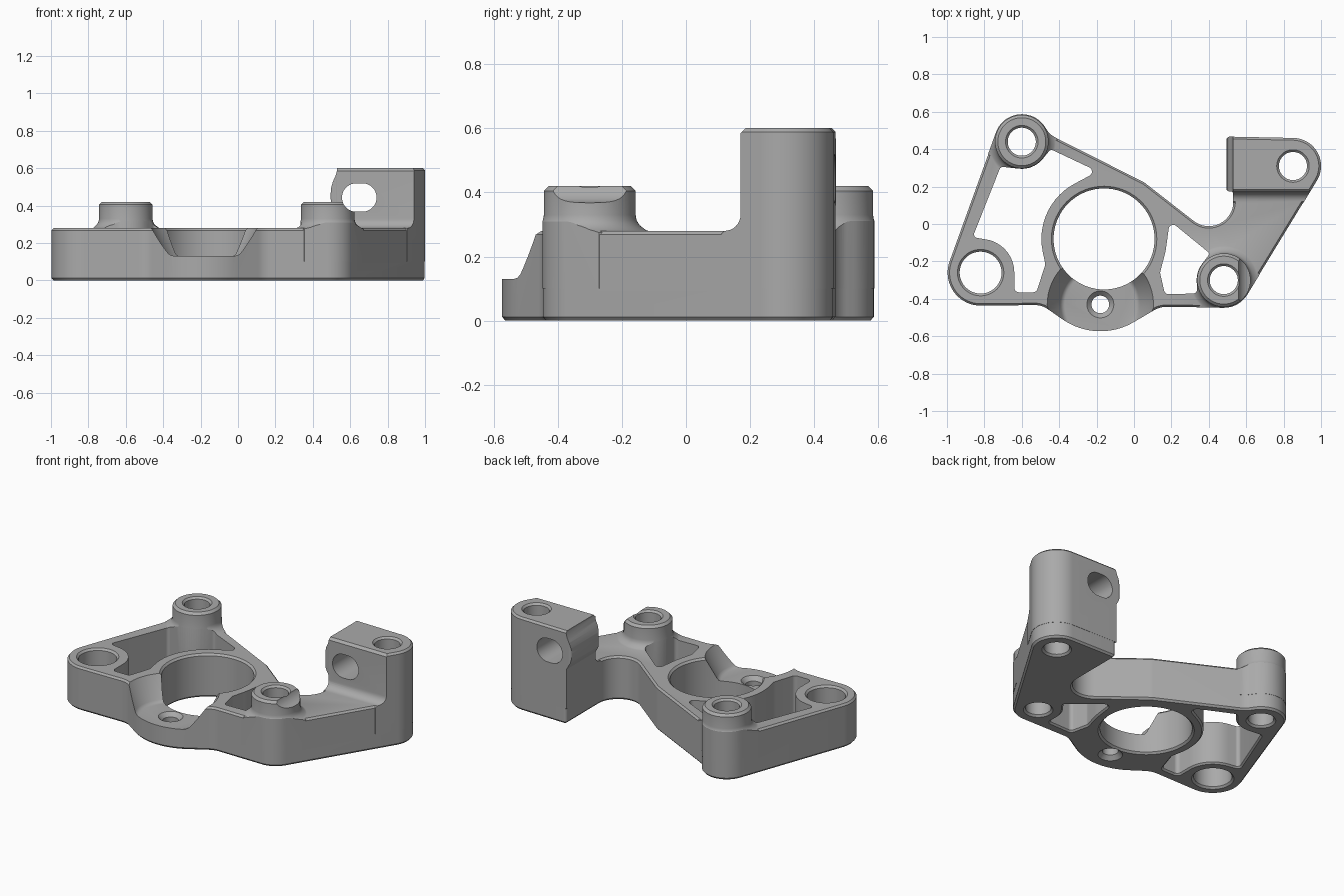
import bpy, bmesh, math

cube = bpy.data.objects.get("Cube")
if cube:
    bpy.data.objects.remove(cube, do_unlink=True)

grey = bpy.data.materials.new("machined_grey")
grey.use_nodes = True
grey.diffuse_color = (0.4, 0.4, 0.4, 1)
grey.node_tree.nodes["Principled BSDF"].inputs["Base Color"].default_value = grey.diffuse_color


def loft(name, rings):
    """Closed solid through rings that share one vertex count."""
    bm = bmesh.new()
    loops = [[bm.verts.new(p) for p in ring] for ring in rings]
    n = len(loops[0])
    for low, high in zip(loops, loops[1:]):
        for i in range(n):
            j = (i + 1) % n
            bm.faces.new((low[i], low[j], high[j], high[i]))
    bm.faces.new(loops[0][::-1])
    bm.faces.new(loops[-1])
    bmesh.ops.recalc_face_normals(bm, faces=bm.faces)
    if bm.calc_volume(signed=True) < 0:
        bmesh.ops.reverse_faces(bm, faces=bm.faces)
    mesh = bpy.data.meshes.new(name)
    bm.to_mesh(mesh)
    bm.free()
    obj = bpy.data.objects.new(name, mesh)
    bpy.context.collection.objects.link(obj)
    mesh.materials.append(grey)
    return obj


def belt(circles, off=0.0):
    """Tangent outline, counterclockwise; negative radii are concave arcs."""
    angles, count = [], len(circles)
    for i, (x, y, r) in enumerate(circles):
        x2, y2, r2 = circles[(i + 1) % count]
        dx, dy = x2 - x, y2 - y
        lean = max(-1, min(1, (r - r2) / math.hypot(dx, dy)))
        angles.append(math.atan2(dy, dx) - math.acos(lean))
    points, limit = [], math.pi - 0.1
    for i, (x, y, r) in enumerate(circles):
        start = angles[i - 1]
        turn = (angles[i] - start + limit) % math.tau - limit
        steps = max(2, math.ceil(abs(turn) / 0.1))
        for k in range(steps + 1):
            a = start + turn * k / steps
            points.append((x + (r + off) * math.cos(a), y + (r + off) * math.sin(a)))
    return points


def prism(name, circles, levels):
    return loft(name, [[(x, y, z) for x, y in belt(circles, off)] for z, off in levels])


def lathe(name, centre, profile, n=72):
    ring = [(math.cos(math.tau * k / n), math.sin(math.tau * k / n)) for k in range(n)]
    return loft(name, [[(centre[0] + r * c, centre[1] + r * s, z) for c, s in ring]
                       for r, z in profile])


def boolean(target, tool, operation):
    mod = target.modifiers.new(operation, 'BOOLEAN')
    mod.operation, mod.object, mod.solver = operation, tool, 'EXACT'
    bpy.context.view_layer.objects.active = target
    bpy.ops.object.modifier_apply(modifier=mod.name)
    bpy.data.objects.remove(tool, do_unlink=True)


def bore(name, centre, r, top, c):
    """Through hole with a chamfer at both mouths."""
    e = 0.02
    return lathe(name, centre, [(r + c + e, -e), (r, c), (r, top - c), (r + c + e, top + e)])


PAD, REAR, SIDE = (-0.82, -0.26), (-0.6, 0.44), (0.48, -0.3)
TOWER, RING, LUG = (0.85, 0.31), (-0.16, -0.08), (-0.18, -0.43)


def outline(back_left):
    return [(*PAD, 0.178), (-0.53, -0.555, -0.12), (-0.18, -0.22, 0.355),
            (0.17, -0.565, -0.12), (*SIDE, 0.148), (*TOWER, 0.15), *back_left,
            (0.4, 0.12, -0.13), (0, 0.14, 0.1), (-0.38, 0.555, -0.1), (*REAR, 0.147)]


# Base plate with chamfered rims
c = 0.012
body = prism("bracket_body", outline([(0.55, 0.447, 0.02)]),
             [(0, -c), (c, -0.0015), (0.28 - c, -0.0015), (0.28, -c)])

# Clamp tower: side profile crossed with front profile
fillet = [(0.12 + 0.05 * math.cos(a), 0.33 + 0.05 * math.sin(a))
          for a in (-math.pi / 2 * k / 8 for k in range(9))]
side = [(0.6, 0.1), (0.6, 0.62), (0.205, 0.62), (0.17, 0.585), *fillet, (0.11, 0.27), (0.11, 0.1)]
front = [(0.527, 0.05), (0.527, 0.355), (0.515, 0.375), (0.502, 0.4), (0.496, 0.43), (0.495, 0.46),
         (0.498, 0.495), (0.508, 0.53), (0.522, 0.56), (0.53, 0.59), (0.53, 0.7),
         (1.1, 0.7), (1.1, 0.05)]
raised = loft("raised_parts", [[(x, y, z) for y, z in side] for x in (0.4, 1.2)])
boolean(raised, loft("front_profile", [[(x, y, z) for x, z in front] for y in (0, 0.7)]), 'INTERSECT')

# Flared screw bosses
r = 0.143
for name, centre in (("rear_boss", REAR), ("side_boss", SIDE)):
    boss = lathe(name, centre, [(r + 0.05, 0.1), (r + 0.05, 0.275), (r + 0.03, 0.284),
                                (r + 0.012, 0.298), (r + 0.003, 0.313), (r, 0.33),
                                (r, 0.405), (r - 0.015, 0.42)])
    boolean(raised, boss, 'UNION')

# Trim tower and bosses to the plate outline
notched = [(0.513, 0.447, 0.02), (0.513, 0.193, 0.02), (0.52, 0.163, -0.01)]
boolean(raised, prism("trim", outline(notched), [(0.05, 0), (0.588, 0), (0.6, -c)]), 'INTERSECT')
boolean(body, raised, 'UNION')

# Open pockets between the ring, bosses and outer walls
left_pocket = [(-0.615, -0.34, 0.025), (-0.54, -0.34, 0.025), (-0.505, -0.215, 0.03),
               (*RING, -0.335), (-0.25, 0.28, 0.025), (-0.44, 0.375, 0.02), (*REAR, -0.145),
               (-0.7, 0.285, 0.02), (-0.835, -0.055, 0.02), (*PAD, -0.18)]
right_pocket = [(0.185, -0.35, 0.025), (0.315, -0.35, 0.022), (*SIDE, -0.145),
                (0.385, -0.16, 0.015), (0.21, -0.03, 0.025), (*RING, -0.335), (0.17, -0.26, 0.03)]
for name, pocket in (("left_pocket", left_pocket), ("right_pocket", right_pocket)):
    boolean(body, prism(name, pocket, [(-0.02, 0.03), (0.01, 0), (0.5, 0)]), 'DIFFERENCE')

# Conical relief over the front lug
boolean(body, lathe("lug_relief", LUG, [(0.19, 0.13), (0.202, 0.134), (0.212, 0.145),
                                        (0.284, 0.28), (0.31, 0.33)]), 'DIFFERENCE')

# Vertical bores
for name, centre, radius, top, cham in (
        ("main_bore", RING, 0.27, 0.28, c), ("pad_bore", PAD, 0.112, 0.28, c),
        ("rear_bore", REAR, 0.075, 0.42, c), ("side_bore", SIDE, 0.075, 0.42, c),
        ("tower_bore", TOWER, 0.075, 0.6, c), ("lug_bore", LUG, 0.047, 0.13, 0.025)):
    boolean(body, bore(name, centre, radius, top, cham), 'DIFFERENCE')

# Cross slot through the tower, also clipping the side boss
slot = belt([(0.632, 0.443, 0.076), (0.665, 0.443, 0.076)])
boolean(body, loft("cross_slot", [[(x, y, z) for x, z in slot] for y in (-0.7, 0.7)]), 'DIFFERENCE')

# Smooth shading with crisp edges
bpy.ops.object.select_all(action='DESELECT')
body.select_set(True)
bpy.context.view_layer.objects.active = body
bpy.ops.object.shade_smooth_by_angle(angle=math.radians(30))
